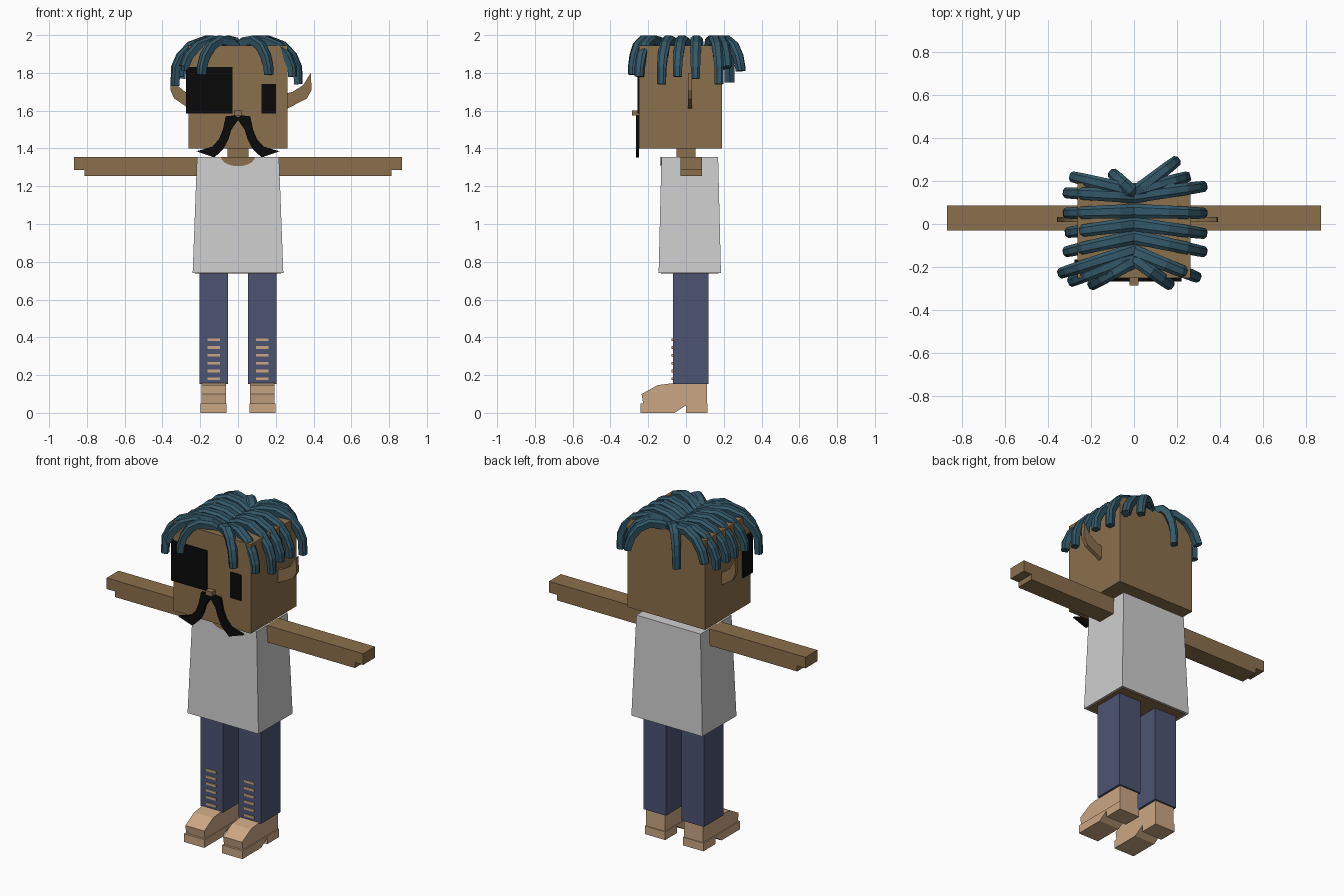
import bpy, bmesh, math
from mathutils import Vector

if "Cube" in bpy.data.objects:
    bpy.data.objects.remove(bpy.data.objects["Cube"], do_unlink=True)


def material(name, r, g, b):
    m = bpy.data.materials.new(name)
    m.use_nodes = True
    m.diffuse_color = (r, g, b, 1)
    m.node_tree.nodes["Principled BSDF"].inputs["Base Color"].default_value = (r, g, b, 1)
    return m


skin = material("brown skin", 0.26, 0.16, 0.072)
white = material("white shirt", 0.62, 0.62, 0.62)
denim = material("blue denim", 0.075, 0.088, 0.17)
tan = material("tan leather", 0.60, 0.39, 0.23)
teal = material("teal hair", 0.033, 0.098, 0.14)
black = material("black", 0.003, 0.003, 0.003)


def loft(name, rings, mat):
    """Closed flat-shaded skin through rings with equal point counts."""
    bm = bmesh.new()
    rows = [[bm.verts.new(p) for p in ring] for ring in rings]
    n = len(rows[0])
    for a, b in zip(rows, rows[1:]):
        for i in range(n):
            j = (i + 1) % n
            bm.faces.new((a[i], a[j], b[j], b[i]))
    bm.faces.new(rows[0])
    bm.faces.new(rows[-1])
    bmesh.ops.recalc_face_normals(bm, faces=bm.faces)
    me = bpy.data.meshes.new(name)
    bm.to_mesh(me)
    bm.free()
    me.materials.append(mat)
    ob = bpy.data.objects.new(name, me)
    bpy.context.collection.objects.link(ob)
    return ob


def rect(x0, x1, y0, y1, z):
    return [(x0, y0, z), (x1, y0, z), (x1, y1, z), (x0, y1, z)]


def box(name, x0, x1, y0, y1, z0, z1, mat):
    return loft(name, [rect(x0, x1, y0, y1, z0), rect(x0, x1, y0, y1, z1)], mat)


def front_prism(name, pts, y0, y1, mat):
    return loft(name, [[(x, y, z) for x, z in pts] for y in (y0, y1)], mat)


def side_prism(name, pts, x0, x1, mat):
    return loft(name, [[(x, y, z) for y, z in pts] for x in (x0, x1)], mat)


# Head, neck and face
box("head", -0.262, 0.262, -0.25, 0.19, 1.40, 1.945, skin)
box("neck", -0.055, 0.055, -0.05, 0.05, 1.34, 1.42, skin)
box("nose", -0.022, 0.022, -0.285, -0.24, 1.575, 1.602, skin)
box("eye_patch", -0.275, -0.03, -0.257, -0.165, 1.585, 1.83, black)
box("left_eye", 0.125, 0.2, -0.256, -0.248, 1.585, 1.742, black)

# Torso: tapered shirt, neckline opening and skin showing under the hem
loft("shirt", [rect(-0.24, 0.24, -0.145, 0.185, 0.74),
               rect(-0.217, 0.217, -0.13, 0.17, 1.355)], white)
box("torso_underside", -0.228, 0.228, -0.133, 0.173, 0.737, 0.745, skin)
arc = [math.pi * (1 + i / 10) for i in range(11)]
front_prism("neckline", [(0.09 * math.cos(a), 1.356 + 0.05 * math.sin(a)) for a in arc],
            -0.134, -0.127, skin)

# Shapes shared by the two sides
ear = [(0.25, 1.69), (0.29, 1.70), (0.345, 1.735), (0.385, 1.80),
       (0.39, 1.71), (0.365, 1.665), (0.25, 1.605)]
whisker = [(0, 1.565), (0.02, 1.575), (0.065, 1.57), (0.08, 1.50), (0.10, 1.45),
           (0.135, 1.41), (0.22, 1.385), (0.125, 1.352), (0.075, 1.40),
           (0.05, 1.45), (0.035, 1.50), (0, 1.55)]
arm = [(0.21, 1.355), (0.868, 1.355), (0.868, 1.287), (0.812, 1.287),
       (0.812, 1.253), (0.21, 1.253)]
shoe = [(-0.225, 0.04), (-0.235, 0.10), (-0.15, 0.147), (-0.07, 0.157), (0.11, 0.157),
        (0.11, 0.04)]
sole = [(-0.24, 0), (-0.24, 0.05), (0.115, 0.05), (0.115, 0), (0, 0), (0, 0.04), (-0.06, 0)]

for side, s in (("left", 1), ("right", -1)):
    reach = 1 if s > 0 else 0.77
    front_prism(side + "_ear", [(s * (0.25 + (x - 0.25) * reach), z) for x, z in ear],
                0.01, 0.033, skin)
    front_prism(side + "_moustache", [(s * x, z) for x, z in whisker], -0.266, -0.248, black)
    front_prism(side + "_arm", [(s * x, z) for x, z in arm], -0.03, 0.085, skin)
    x0, x1 = sorted((s * 0.052, s * 0.205))
    box(side + "_leg", x0, x1, -0.07, 0.12, 0.153, 0.745, denim)
    for i in range(6):
        z = 0.18 + i * 0.0415
        x0, x1 = sorted((s * 0.095, s * 0.162))
        box(f"{side}_leg_rip_{i}", x0, x1, -0.076, -0.068, z - 0.007, z + 0.007, tan)
    side_prism(side + "_shoe", shoe, s * 0.064, s * 0.192, tan)
    side_prism(side + "_shoe_sole", sole, s * 0.06, s * 0.198, tan)

# Hair locks arch from the parting and hang past the edge of the head
ARCH = [(0, 1.932), (0.22, 1.965), (0.48, 1.974), (0.72, 1.945), (0.88, 1.89), (0.96, 1.83)]


def lock(name, root_y, tip_x, tip_y, tip_z):
    a, b = Vector((0, root_y, 0)), Vector((tip_x, tip_y, 0))
    out = (b - a).normalized()
    across = Vector((-out.y, out.x, 0))
    path = [a.lerp(b, f) + Vector((0, 0, z)) for f, z in ARCH]
    path.append(a.lerp(b, 0.97) + Vector((0, 0, tip_z)))
    rings = []
    for i, p in enumerate(path):
        along = (path[min(i + 1, len(path) - 1)] - path[max(i - 1, 0)]).normalized()
        up = along.cross(across)
        w = 0.034 - 0.0018 * i
        t = 0.026 - 0.001 * i
        rings.append([p + across * w * u + up * t * v for u, v in
                      ((-1, 0.5), (-0.5, 1), (0.5, 1), (1, 0.5), (0.8, -1), (-0.8, -1))])
    loft(name, rings, teal)


LOCKS = [(0.13, 0.33, 0.175, 1.74), (0.06, 0.33, 0.05, 1.77), (0, 0.33, -0.045, 1.78),
         (-0.06, 0.33, -0.13, 1.74), (-0.13, 0.30, -0.25, 1.78), (-0.16, 0.17, -0.285, 1.79),
         (0.15, 0.25, 0.22, 1.84), (0.14, 0.20, 0.295, 1.81),
         (0.13, -0.32, 0.145, 1.77), (0.06, -0.32, 0.05, 1.78), (0, -0.31, -0.04, 1.77),
         (-0.06, -0.32, -0.13, 1.78), (-0.12, -0.345, -0.23, 1.73),
         (-0.15, -0.30, -0.27, 1.83), (-0.17, -0.20, -0.285, 1.79),
         (0.15, -0.29, 0.22, 1.82), (0.14, -0.10, 0.235, 1.75)]
for i, spec in enumerate(LOCKS):
    lock(f"hair_lock_{i}", *spec)
